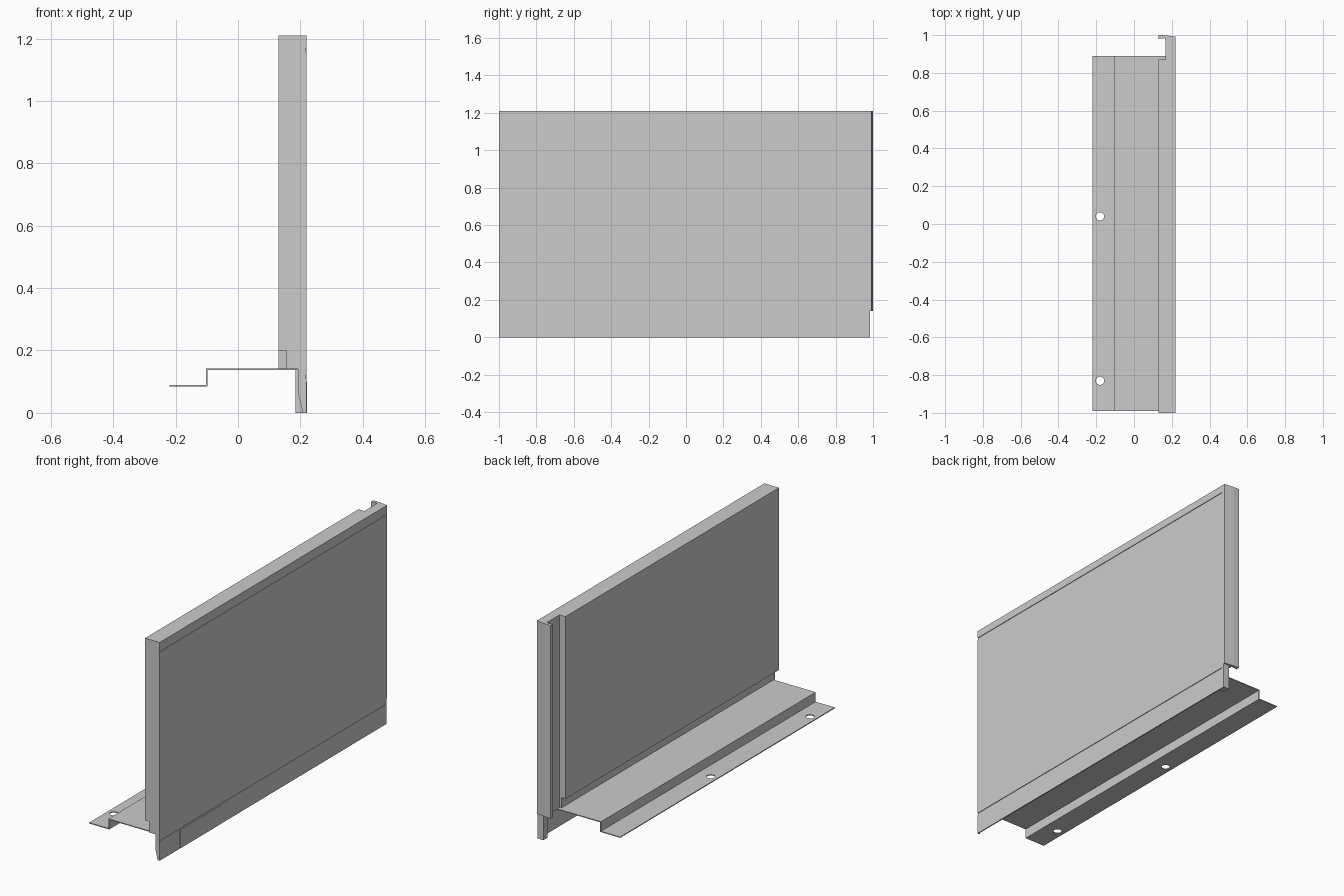
import bpy, bmesh
from mathutils import Vector

if "Cube" in bpy.data.objects:
    bpy.data.objects.remove(bpy.data.objects["Cube"])


def extrude(name, pts, to3d, vec):
    """Closed prism from a 2D profile."""
    bm = bmesh.new()
    face = bm.faces.new([bm.verts.new(to3d(a, b)) for a, b in pts])
    res = bmesh.ops.extrude_face_region(bm, geom=[face])
    moved = [v for v in res["geom"] if isinstance(v, bmesh.types.BMVert)]
    bmesh.ops.translate(bm, verts=moved, vec=Vector(vec))
    bmesh.ops.recalc_face_normals(bm, faces=bm.faces)
    mesh = bpy.data.meshes.new(name)
    bm.to_mesh(mesh)
    bm.free()
    ob = bpy.data.objects.new(name, mesh)
    bpy.context.collection.objects.link(ob)
    return ob


def along_y(name, pts, y0, y1):
    return extrude(name, pts, lambda x, z: (x, y0, z), (0, y1 - y0, 0))


def along_z(name, pts, z0, z1):
    return extrude(name, pts, lambda x, y: (x, y, z0), (0, 0, z1 - z0))


def box(name, x0, x1, y0, y1, z0, z1):
    return along_z(name, [(x0, y0), (x1, y0), (x1, y1), (x0, y1)], z0, z1)


def cut(ob, cutter):
    mod = ob.modifiers.new("cut", 'BOOLEAN')
    mod.operation = 'DIFFERENCE'
    mod.solver = 'EXACT'
    mod.object = cutter
    bpy.context.view_layer.objects.active = ob
    bpy.ops.object.modifier_apply(modifier=mod.name)
    bpy.data.objects.remove(cutter, do_unlink=True)


# Wall panel: deep box with a stepped heel and a thin skirt below
panel = along_y("wall_panel", [(0.13, 1.21), (0.22, 1.21), (0.22, 0), (0.214, 0),
                               (0.214, 0.14), (0.155, 0.14), (0.155, 0.20), (0.13, 0.20)],
                -1.0, 0.985)
# Rebate for the joint at the far end
cut(panel, box("rebate_cutter", 0.1, 0.166, 0.87, 1.1, 0.1, 1.3))
# Two shallow grooves in the outer face
for z in (0.115, 1.163):
    cut(panel, box("groove_cutter", 0.2165, 0.24, -1.1, 0.97, z - 0.006, z + 0.006))

# Tapered end flap closing the skirt at the near end
along_y("skirt_end_flap", [(0.193, 0.14), (0.214, 0.14), (0.214, 0), (0.208, 0),
                           (0.193, 0.06)], -1.0, -0.994)
# Slightly raised patch on the skirt
box("skirt_patch", 0.219, 0.2208, -0.82, -0.46, 0.0, 0.10)
# Foot at the far end of the skirt
box("skirt_foot", 0.185, 0.215, 0.947, 0.985, 0.0, 0.14)

# Joint hook running up the far end
along_z("joint_hook", [(0.13, 1.0), (0.165, 0.999), (0.22, 0.992), (0.22, 0.984),
                       (0.19, 0.974), (0.165, 0.974), (0.165, 0.984), (0.13, 0.98)],
        0.14, 1.21)

# Stepped base flange of folded sheet, with two bolt holes
base = along_y("base_flange", [(-0.22, 0.090), (-0.102, 0.090), (-0.102, 0.143),
                               (0.190, 0.143), (0.190, 0.138), (-0.097, 0.138),
                               (-0.097, 0.085), (-0.22, 0.085)], -0.99, 0.89)
for y in (-0.83, 0.04):
    bpy.ops.mesh.primitive_cylinder_add(vertices=24, radius=0.022, depth=0.1,
                                        location=(-0.18, y, 0.087))
    bpy.context.view_layer.update()
    cut(base, bpy.context.object)
